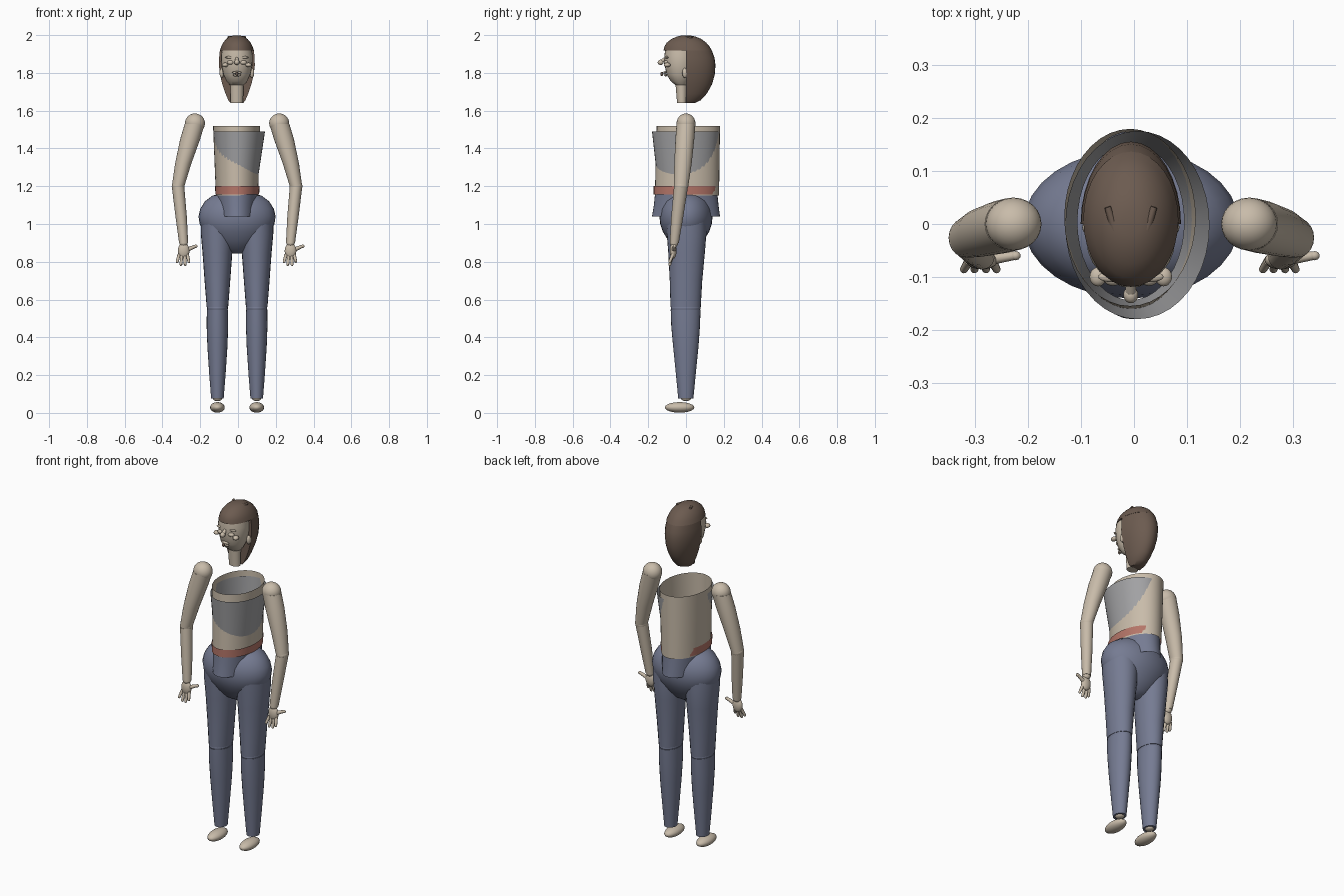
import bpy, bmesh, math
from mathutils import Vector

if "Cube" in bpy.data.objects:
    bpy.data.objects.remove(bpy.data.objects["Cube"])


def material(name, r, g, b):
    m = bpy.data.materials.new(name)
    m.diffuse_color = (r, g, b, 1)
    m.use_nodes = True
    m.node_tree.nodes["Principled BSDF"].inputs["Base Color"].default_value = m.diffuse_color
    return m


SKIN = material("warm beige", 0.58, 0.50, 0.40)
GREY = material("mid grey", 0.36, 0.36, 0.37)
RED = material("dusty red", 0.46, 0.18, 0.14)
BLUE = material("slate blue", 0.18, 0.20, 0.29)
BROWN = material("dark brown", 0.15, 0.105, 0.08)


def finish(bm, name, mat):
    bmesh.ops.recalc_face_normals(bm, faces=bm.faces)
    me = bpy.data.meshes.new(name)
    bm.to_mesh(me)
    bm.free()
    me.materials.append(mat)
    ob = bpy.data.objects.new(name, me)
    bpy.context.collection.objects.link(ob)
    bpy.ops.object.select_all(action='DESELECT')
    ob.select_set(True)
    bpy.context.view_layer.objects.active = ob
    bpy.ops.object.shade_smooth_by_angle(angle=math.radians(40))
    return ob


def loft(name, rings, mat, n=32, caps=True, min_y=None):
    """Stack of horizontal ellipses, each given as (z, x0, x1, y0, y1)."""
    bm = bmesh.new()
    loops = []
    for z, x0, x1, y0, y1 in rings:
        loop = []
        for i in range(n):
            a = 2 * math.pi * i / n
            x = (x0 + x1) / 2 + (x1 - x0) / 2 * math.cos(a)
            y = (y0 + y1) / 2 + (y1 - y0) / 2 * math.sin(a)
            loop.append(bm.verts.new((x, y if min_y is None else max(y, min_y), z)))
        loops.append(loop)
    for lo, hi in zip(loops, loops[1:]):
        for i in range(n):
            j = (i + 1) % n
            bm.faces.new((lo[i], lo[j], hi[j], hi[i]))
    if caps:
        bm.faces.new(loops[0])
        bm.faces.new(loops[-1])
    return finish(bm, name, mat)


def column(name, rings, mat, n=24):
    """Loft from (x, y, z, rx, ry) stations."""
    return loft(name, [(z, x - rx, x + rx, y - ry, y + ry)
                       for x, y, z, rx, ry in rings], mat, n)


def ball(name, c, r, mat, seg=20):
    bm = bmesh.new()
    bmesh.ops.create_uvsphere(bm, u_segments=seg, v_segments=seg // 2 + 2, radius=1)
    for v in bm.verts:
        v.co = Vector(c) + Vector([v.co[i] * r[i] for i in range(3)])
    return finish(bm, name, mat)


def rod(name, a, b, r0, r1, mat):
    a, b = Vector(a), Vector(b)
    bm = bmesh.new()
    bmesh.ops.create_cone(bm, cap_ends=True, segments=12, radius1=r0, radius2=r1,
                          depth=(b - a).length)
    q = (b - a).to_track_quat('Z', 'Y')
    for v in bm.verts:
        v.co = q @ v.co + (a + b) / 2
    return finish(bm, name, mat)


# Torso: open skin tube, with the flared top leaning out through it
loft("torso", [(1.15, -.117, .106, -.165, .175), (1.52, -.132, .117, -.155, .180)],
     SKIN, 40, caps=False)
loft("top_garment", [(1.17, -.107, .095, -.144, .152), (1.49, -.130, .143, -.180, .176)],
     GREY, 40, caps=False)

# Belt and short peplum over the hips
loft("belt", [(1.155, -.120, .112, -.171, .171), (1.20, -.121, .114, -.171, .173)],
     RED, 40, caps=False)
loft("waistband", [(1.04, -.105, .096, -.180, .180), (1.10, -.110, .100, -.170, .172),
                   (1.16, -.116, .106, -.164, .166)], BLUE, 40, caps=False)

# Hips
hip_profile = [(.845, .03), (.865, .08), (.91, .135), (.96, .178), (1.0, .198), (1.04, .204),
               (1.08, .195), (1.12, .170), (1.15, .130), (1.165, .07)]
loft("hips", [(z, -.005 - r, -.005 + r, -.69 * r, .69 * r) for z, r in hip_profile], BLUE)

for side, s in (("left", -1), ("right", 1)):
    cx = -.005
    leg_x = cx + s * .104
    # Legs
    column(side + "_thigh", [(leg_x, -.002, .56, .057, .080), (leg_x, .0, .70, .068, .086),
                             (leg_x, .003, .85, .079, .097), (leg_x, .003, .95, .088, .105),
                             (leg_x, .0, 1.03, .088, .105)], BLUE)
    ball(side + "_knee", (leg_x, -.002, .555), (.056, .079, .030), BLUE)
    column(side + "_calf", [(leg_x, -.001, .075, .033, .040), (leg_x, -.001, .20, .043, .052),
                            (leg_x, -.001, .35, .053, .067), (leg_x, -.002, .46, .057, .076),
                            (leg_x, -.002, .548, .056, .079)], BLUE)
    ball(side + "_ankle", (leg_x, 0, .076), (.024, .026, .014), SKIN)
    ball(side + "_foot", (leg_x, -.034, .029), (.039, .078, .028), SKIN)

    # Arms
    ax = lambda d: cx + s * d
    ball(side + "_shoulder", (ax(.223), 0, 1.533), (.053, .050, .052), SKIN, 24)
    column(side + "_upper_arm", [(ax(.312), -.026, 1.20, .033, .038),
                                 (ax(.285), -.016, 1.32, .043, .046),
                                 (ax(.248), -.006, 1.45, .053, .050),
                                 (ax(.224), 0, 1.53, .053, .050)], SKIN)
    ball(side + "_elbow", (ax(.312), -.026, 1.20), (.034, .038, .030), SKIN)
    column(side + "_forearm", [(ax(.283), -.062, .90, .024, .024),
                               (ax(.296), -.046, 1.04, .030, .032),
                               (ax(.312), -.027, 1.195, .033, .037)], SKIN)

    # Hands share the same orientation on both arms
    hx = ax(.283)
    ball(side + "_wrist", (hx, -.063, .90), (.022, .022, .022), SKIN)
    ball(side + "_palm", (hx, -.068, .858), (.031, .018, .042), SKIN)
    for i, (d, z) in enumerate([(-.034, .80), (-.014, .785), (.008, .785), (.028, .80)]):
        root = (hx + d * .7, -.070, .838)
        tip = (hx + d, -.086, z)
        rod(f"{side}_finger_{i + 1}", root, tip, .009, .0075, SKIN)
        ball(f"{side}_fingertip_{i + 1}", tip, (.0075,) * 3, SKIN, 10)
    rod(side + "_thumb", (hx + .015, -.066, .862), (hx + .062, -.060, .882), .012, .008, SKIN)
    ball(side + "_thumb_tip", (hx + .064, -.060, .882), (.010, .009, .009), SKIN, 10)

# Neck and face
hc = -.006
column("neck", [(hc, -.022, 1.64, .033, .025), (hc, -.025, 1.78, .036, .034)], SKIN)
column("face", [(hc, -.025, 1.735, .036, .030), (hc, -.030, 1.755, .054, .050),
                (hc, -.030, 1.79, .071, .072), (hc, -.030, 1.84, .082, .083),
                (hc, -.030, 1.89, .084, .085), (hc, -.030, 1.935, .076, .078)], SKIN)
ball("nose", (hc, -.134, 1.856), (.014, .016, .014), SKIN)
rod("nose_bridge", (hc, -.105, 1.88), (hc, -.132, 1.858), .008, .011, SKIN)
ball("upper_lip", (hc, -.112, 1.802), (.026, .008, .007), SKIN)
ball("lower_lip", (hc, -.108, 1.788), (.022, .008, .007), SKIN)
ball("chin_tip", (hc, -.128, 1.795), (.008, .008, .011), BROWN, 12)
for side, s in (("left", -1), ("right", 1)):
    ball(side + "_eye", (hc + s * .034, -.103, 1.855), (.018, .014, .012), SKIN)
    ball(side + "_brow", (hc + s * .036, -.100, 1.882), (.026, .010, .007), SKIN)
    ball(side + "_cheek", (hc + s * .062, -.100, 1.842), (.016, .018, .012), SKIN)
    ball(side + "_ear", (hc + s * .080, -.006, 1.80), (.012, .014, .026), SKIN)

# Hair: rounded cap above the brow, long flat-fronted mass behind
cap = [(1.918, .090, -.119, .137), (1.94, .083, -.114, .124), (1.96, .073, -.102, .107),
       (1.98, .056, -.076, .080), (1.992, .038, -.048, .050), (1.998, .018, -.022, .024)]
loft("hair_cap", [(z, hc - r, hc + r, y0, y1) for z, r, y0, y1 in cap], BROWN)
back = [(1.64, .033, .045), (1.655, .045, .078), (1.69, .060, .110), (1.74, .077, .138),
        (1.79, .089, .152), (1.84, .095, .156), (1.88, .094, .151), (1.918, .090, .137)]
loft("hair_back", [(z, hc - r, hc + r, -y, y) for z, r, y in back], BROWN, min_y=0)
for side, s in (("left", -1), ("right", 1)):
    rod(side + "_hair_tuft", (hc + s * .028, -.015, 1.985), (hc + s * .044, .032, 1.989),
        .009, .006, BROWN)
